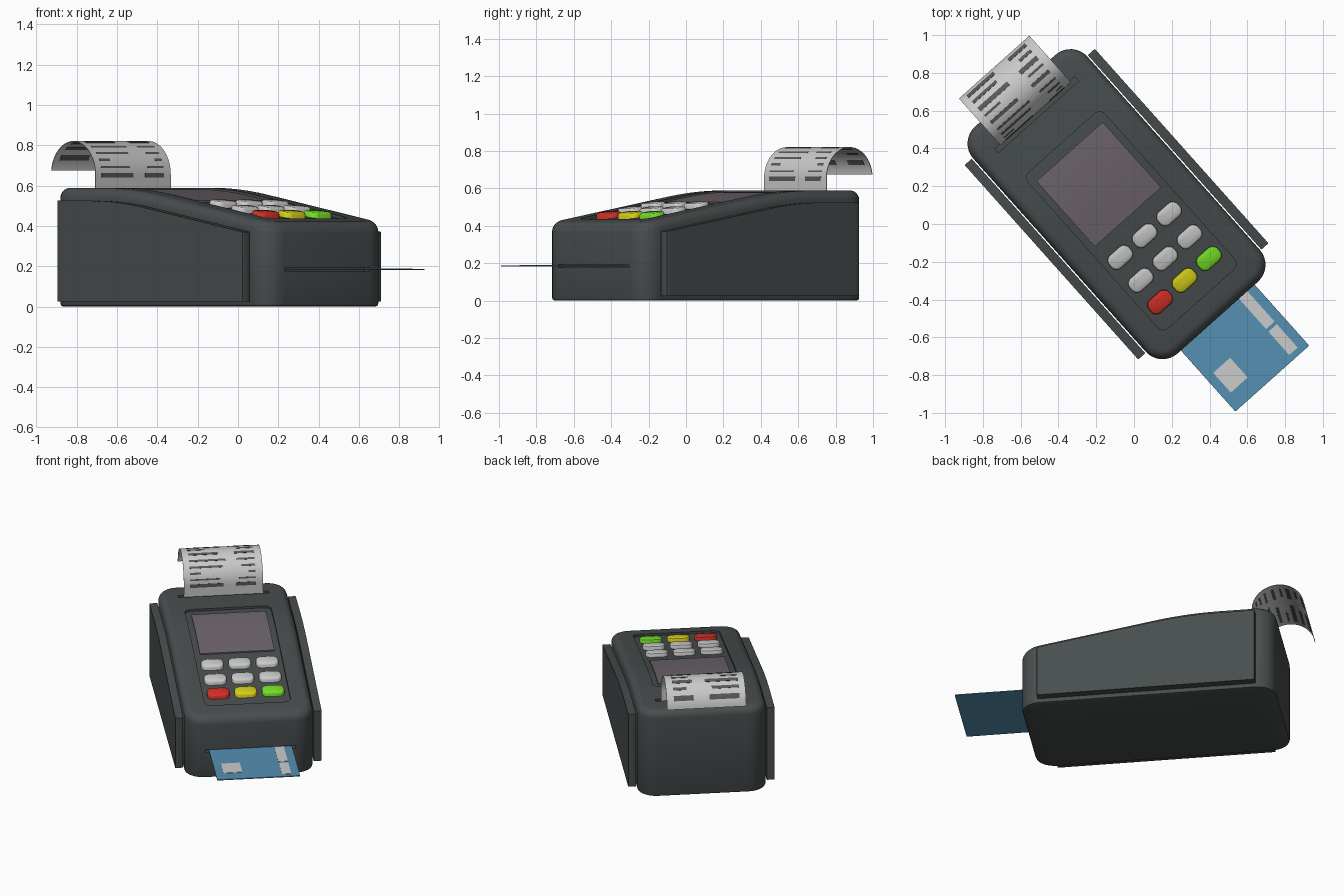
import bpy, bmesh, math
from mathutils import Matrix

if "Cube" in bpy.data.objects:
    bpy.data.objects.remove(bpy.data.objects["Cube"])

# local frame: x = device right, y = device back; turned into place at the end
PLACE = Matrix.Translation((-0.0925, 0.105, 0)) @ Matrix.Rotation(math.radians(41.76), 4, 'Z')


def top(v):
    """Height of the case top along its length: slope, soft curve, flat."""
    if v > 0.45:
        return 0.589
    if v > 0.05:
        return 0.589 - 0.165 * (0.45 - v) ** 2 / 0.8
    return 0.556 + 0.165 * (v - 0.05)


def over(h):
    return lambda v: top(v) + h


def flat(h):
    return lambda v: h


def ring(cu, cv, w, l, r, z, k=8, mids=24):
    """Rounded rectangle (half sizes w, l): right side front to back, then left side back."""
    arc = [math.pi / 2 * i / k for i in range(k + 1)]
    half = [(w - r + r * math.sin(a), -l + r - r * math.cos(a)) for a in arc]
    half += [(w, (-1 + 2 * i / mids) * (l - r)) for i in range(1, mids)]
    half += [(w - r + r * math.cos(a), l - r + r * math.sin(a)) for a in arc]
    both = half + [(-u, v) for u, v in reversed(half)]
    return [(cu + u, cv + v, z(cv + v)) for u, v in both]


def loft(name, shells, color=None):
    """Each shell is a stack of rings, capped at both ends with cross strips."""
    bm = bmesh.new()
    for rings in shells:
        loops = [[bm.verts.new(p) for p in r] for r in rings]
        n = len(loops[0])
        for a, b in zip(loops, loops[1:]):
            for i in range(n):
                j = (i + 1) % n
                bm.faces.new((a[i], a[j], b[j], b[i]))
        for i in range(n // 2 - 1):
            q = (i, i + 1, n - 2 - i, n - 1 - i)
            bm.faces.new([loops[-1][x] for x in q])
            bm.faces.new([loops[0][x] for x in reversed(q)])
    bmesh.ops.recalc_face_normals(bm, faces=bm.faces)
    me = bpy.data.meshes.new(name)
    bm.to_mesh(me)
    bm.free()
    ob = bpy.data.objects.new(name, me)
    bpy.context.collection.objects.link(ob)
    if color:
        mat = bpy.data.materials.get(color[0]) or bpy.data.materials.new(color[0])
        mat.diffuse_color = (*color[1], 1)
        mat.use_nodes = True
        mat.node_tree.nodes["Principled BSDF"].inputs["Base Color"].default_value = mat.diffuse_color
        me.materials.append(mat)
    return ob


def slab(cu, cv, w, l, r, z0, z1, **kw):
    return [ring(cu, cv, w, l, r, z0, **kw), ring(cu, cv, w, l, r, z1, **kw)]


DARK = ("dark_plastic", (0.065, 0.075, 0.075))
SCREEN = ("screen_glass", (0.155, 0.13, 0.15))
BLUE = ("card_blue", (0.09, 0.28, 0.45))
INK = ("ink", (0.10, 0.10, 0.10))
RED = ("red", (0.65, 0.03, 0.02))
YELLOW = ("yellow", (0.68, 0.63, 0.01))
GREEN = ("green", (0.18, 0.75, 0.02))

# case: rounded outline with soft top edge
W, L, R, B = 0.405, 0.805, 0.12, 0.05
levels = [(0.015, flat(0)), (0.004, flat(0.004)), (0, flat(0.015))]
for i in range(7):
    a = math.pi / 2 * i / 6
    levels.append((B * (1 - math.cos(a)), over(-B * (1 - math.sin(a)))))
case = loft("case", [[ring(0, 0, W - d, L - d, R - d, z) for d, z in levels]], DARK)

# recesses: face plate, receipt slot, card slot
cutters = [
    loft("plate_cutter", [slab(0, -0.118, 0.272, 0.553, 0.04, over(-0.014), over(0.05))]),
    loft("receipt_cutter", [slab(0, 0.635, 0.285, 0.015, 0.003, flat(0.55), flat(0.65))]),
    loft("card_cutter", [slab(0, -0.83, 0.285, 0.07, 0.003, flat(0.177), flat(0.193))]),
]
for c in cutters:
    c.hide_render = True
    m = case.modifiers.new("cut", 'BOOLEAN')
    m.operation, m.solver, m.object = 'DIFFERENCE', 'EXACT', c
    bpy.context.view_layer.objects.active = case
    bpy.ops.object.modifier_apply(modifier=m.name)
    bpy.data.objects.remove(c)

# side plates
for side, name in ((-1, "left_side_plate"), (1, "right_side_plate")):
    loft(name, [slab(side * 0.437, 0, 0.025, 0.69, 0.004, flat(0.025), over(-0.064), k=2, mids=40)], DARK)

# screen
loft("screen", [slab(0, 0.141, 0.235, 0.232, 0.004, over(-0.03), over(-0.006), k=2)], SCREEN)


# keys
def key(cu, cv):
    lv = [(0, -0.03), (0, 0.004), (0.003, 0.010), (0.010, 0.014)]
    return [ring(cu, cv, 0.07 - d, 0.045 - d, 0.036 - d, over(h), k=6, mids=2) for d, h in lv]


cols = (-0.173, 0, 0.173)
loft("grey_keys", [key(u, v) for v in (-0.223, -0.386) for u in cols])
for u, col in zip(cols, (RED, YELLOW, GREEN)):
    loft(col[0] + "_key", [key(u, -0.54)], col)


# receipt: strip rising from the slot and curling over backwards
def ribbon(u0, u1, t0, t1, r0, r1):
    n = max(3, int((t1 - t0) * 10))
    rings = []
    for r in (r0, r1):
        path = []
        for i in range(n + 1):
            t = t0 + (t1 - t0) * i / n
            a = max(t, 0)
            path.append((0.808 - r * math.cos(a), 0.655 + r * math.sin(a) + 0.165 * min(t, 0)))
        rings.append([(u1, *p) for p in path] + [(u0, *p) for p in reversed(path)])
    return rings


loft("receipt", [ribbon(-0.25, 0.25, -0.58, 0, 0.163, 0.166),
                 ribbon(-0.25, 0.25, 0, math.pi - 0.12, 0.163, 0.166)])

# printed bars: angle, half thickness, left bar end, right bar start
rows = [(-0.02, 0.07, 0.0, 0.08), (0.22, 0.03, -0.02, 0.10), (0.46, 0.04, -0.14, 0.16),
        (0.70, 0.04, 0.0, 0.12), (0.97, 0.04, 0.02, 0.09), (1.30, 0.06, -0.02, 0.08),
        (1.60, 0.04, -0.10, 0.10), (1.88, 0.08, 0.0, 0.08), (2.22, 0.06, -0.04, 0.12),
        (2.60, 0.10, -0.02, 0.08)]
bars = []
for t, h, a, b in rows:
    bars += [ribbon(-0.21, a, t - h, t + h, 0.1615, 0.1675),
             ribbon(b, 0.205, t - h, t + h, 0.1615, 0.1675)]
loft("receipt_print", bars, INK)

# card with chip and stripe
loft("card", [slab(0, -0.84, 0.262, 0.398, 0.006, flat(0.181), flat(0.187), k=3, mids=2)], BLUE)
loft("card_chip", [slab(-0.153, -1.077, 0.06, 0.07, 0.003, flat(0.184), flat(0.189), k=2, mids=2)])
loft("card_stripe", [slab(0.18, v, 0.03, l, 0.002, flat(0.184), flat(0.189), k=2, mids=2)
                     for v, l in ((-0.905, 0.115), (-1.122, 0.083))])

# turn into place and shade
for ob in bpy.context.collection.objects:
    ob.data.transform(PLACE)
    ob.select_set(True)
bpy.context.view_layer.objects.active = case
bpy.ops.object.shade_smooth_by_angle(angle=math.radians(35))
